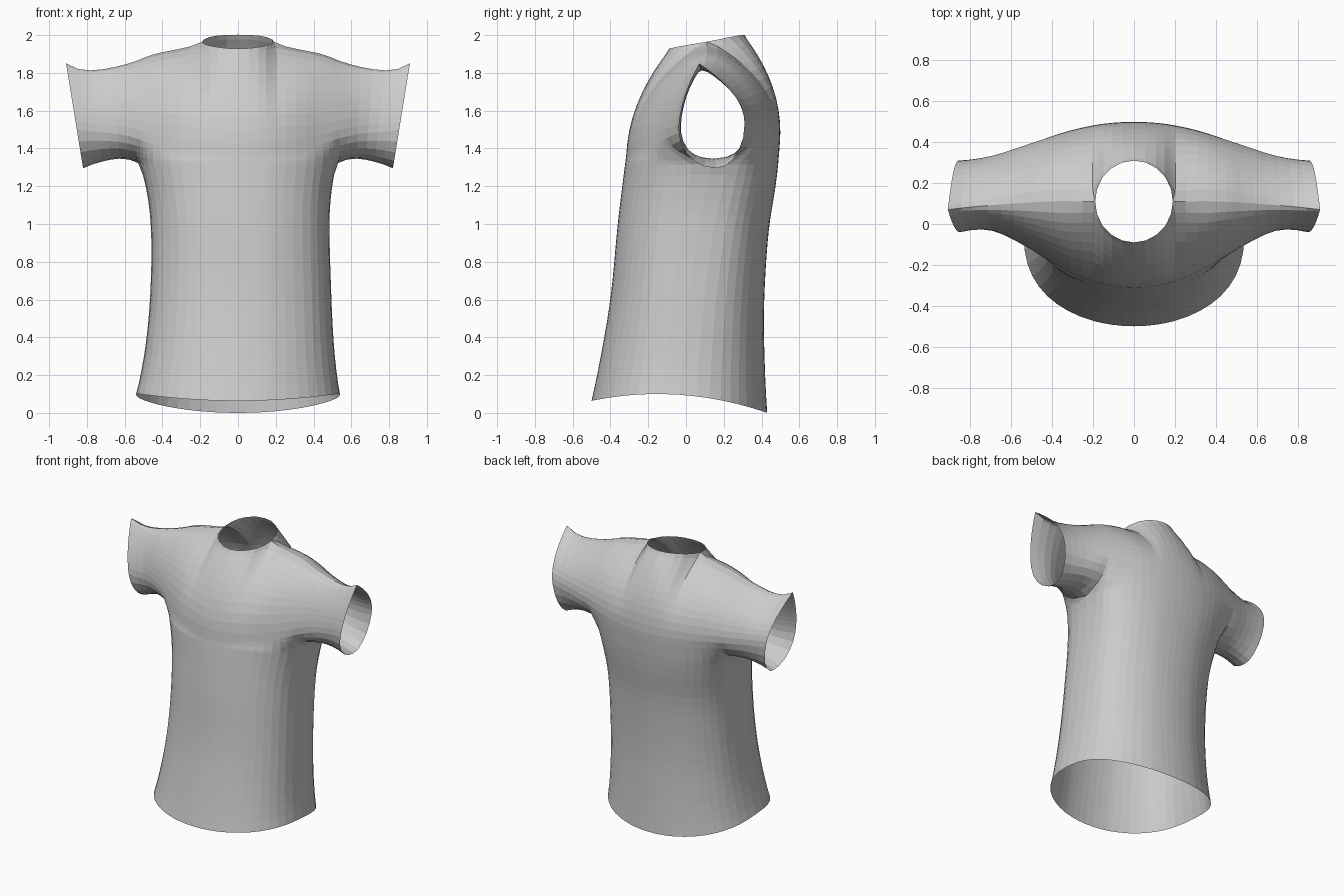
import bpy, bmesh
from math import sin, cos, asin, pi, sqrt, radians

if "Cube" in bpy.data.objects:
    bpy.data.objects.remove(bpy.data.objects["Cube"], do_unlink=True)


def curve(*pts):
    """Smooth interpolation through (position, value) points, level at position 0."""
    def slope(i):
        if pts[i][0] == 0:
            return 0
        a, b = pts[max(i - 1, 0)], pts[min(i + 1, len(pts) - 1)]
        return (b[1] - a[1]) / (b[0] - a[0])

    def f(x):
        x = min(max(x, pts[0][0]), pts[-1][0])
        i = max(k for k in range(len(pts) - 1) if pts[k][0] <= x)
        (x0, y0), (x1, y1) = pts[i], pts[i + 1]
        h = x1 - x0
        t = (x - x0) / h
        return (y0 * (1 + 2 * t) * (1 - t) ** 2 + y1 * t * t * (3 - 2 * t)
                + h * t * (1 - t) * (slope(i) * (1 - t) - slope(i + 1) * t))
    return f


def smooth(t):
    t = min(max(t, 0), 1)
    return t * t * (3 - 2 * t)


ARMPIT_X, ARMPIT_Z, CUFF_X, NECK_R = 0.525, 1.33, 0.865, 0.19

# Body below the armpits, by height
half_width = curve((.06, .54), (.3, .504), (.6, .482), (1, .475), (1.2, .495), (ARMPIT_Z, ARMPIT_X))
body_edge = {
    -1: curve((.06, -.5), (.3, -.45), (.6, -.4), (1, -.362), (1.2, -.338), (ARMPIT_Z, -.322)),
    1: curve((.06, .43), (.3, .418), (.6, .414), (1, .44), (1.2, .475), (ARMPIT_Z, .49)),
}

# Yoke and sleeves, by distance from the middle
fullest_y = {
    -1: curve((0, -.318), (.25, -.27), (.5, -.13), (.7, -.03), (CUFF_X, -.04)),
    1: curve((0, .502), (.25, .475), (.5, .4), (.7, .335), (CUFF_X, .31)),
}
fullest_z = {
    -1: curve((0, 1.36), (.4, 1.4), (.6, 1.47), (CUFF_X, 1.5)),
    1: curve((0, 1.48), (.5, 1.5), (CUFF_X, 1.53)),
}
roundness = {
    -1: curve((0, 1.9), (NECK_R, 2.3), (.35, 2.4), (.6, 2.2), (CUFF_X, 1.8)),
    1: curve((0, 2.07), (NECK_R, 2.3), (.35, 2.4), (.6, 2.2), (CUFF_X, 2)),
}
crest = curve((NECK_R, 0), (.3, .45), (.6, .45), (CUFF_X, 0))
ridge_y = curve((0, .11), (NECK_R, .11), (.4, .11), (CUFF_X, .07))
ridge_z = curve((0, 1.965), (NECK_R, 1.965), (.27, 1.945), (.45, 1.908), (.57, 1.858),
                (.7, 1.824), (.8, 1.817), (CUFF_X, 1.85))
under_z = curve((ARMPIT_X, ARMPIT_Z), (.63, 1.345), (.73, 1.33), (CUFF_X, 1.295))
under_y = curve((ARMPIT_X, .144), (.65, .15), (CUFF_X, .16))

BODY_ROWS, LOW_ROWS, TOP_ROWS = 18, 5, 11


def body_point(ratio, side, u):
    """Point on the body; u runs from hem to armpit."""
    z = .06 + u * (ARMPIT_Z - .06)
    front, back = body_edge[-1](z), body_edge[1](z)
    depth = max(1 - ratio * ratio, 0) ** (.4 - .06 * u)
    y = (front + back) / 2 + side * (back - front) / 2 * depth + .06 * u * u * (1 - depth)
    hem = .1 - .297 * (y + .15) ** 2
    x = ratio * half_width(z) + .015 * sin(pi * u)
    return x, y, hem + u * (ARMPIT_Z - hem)


def column(x, side):
    """Line of points from hem or underarm up to the neck or shoulder ridge."""
    ax = abs(x)
    if ax <= ARMPIT_X + 1e-6:
        ratio = max(-1, min(1, x / ARMPIT_X))
        pts = [body_point(ratio, side, k / BODY_ROWS) for k in range(BODY_ROWS)]
        _, y0, z0 = body_point(ratio, side, 1)
    else:
        pts = [None] * BODY_ROWS
        y0, z0 = under_y(ax), under_z(ax)
    ym, zm = fullest_y[side](ax), fullest_z[side](ax)
    yt, power, dome = ridge_y(ax), roundness[side](ax), crest(ax)
    # Cut the column short at the sloping neck opening
    neck = sqrt(max(1 - (ax / NECK_R) ** 2, 0))
    end = ((yt + side * .2 * neck - ym) / (yt - ym)) ** (1 / power)
    rise = (ridge_z(ax) + side * .037 * neck - zm) / end
    arm = smooth((ax - .4) / .2)
    upper = []
    for k in range(LOW_ROWS):
        t = k / LOW_ROWS * pi / 2
        frac = (1 - cos(t)) * (1 - arm) + sin(t) * arm
        upper.append((y0 + (ym - y0) * frac, zm + (z0 - zm) * cos(t)))
    for k in range(TOP_ROWS + 1):
        s = end * (sin(k / TOP_ROWS * pi / 2) * .6 + k / TOP_ROWS * .4)
        frac = (1 - dome) * s ** power + dome * (1 - sqrt(max(1 - s * s, 0)))
        upper.append((ym + (yt - ym) * frac, zm + rise * s))
    # Sleeves lean outward at the top
    lean = smooth((ax - ARMPIT_X) / (CUFF_X - ARMPIT_X)) * .162
    sign = 1 if x > 0 else -1
    return pts + [(x + sign * lean * (z - 1.572), y, z) for y, z in upper]


# Column stations: neck, shoulder, sleeve, then mirrored
start = asin(NECK_R / ARMPIT_X)
half = [NECK_R * sin(radians(18 * k)) for k in range(1, 6)]
half += [ARMPIT_X * sin(start + (pi / 2 - start) * k / 9) for k in range(1, 10)]
half += [ARMPIT_X + (CUFF_X - ARMPIT_X) * k / 6 for k in range(1, 7)]
stations = [-x for x in reversed(half)] + [0] + half

bm = bmesh.new()
for side in (-1, 1):
    grid = [[p and bm.verts.new(p) for p in column(x, side)] for x in stations]
    for a, b in zip(grid, grid[1:]):
        for k in range(len(a) - 1):
            quad = [a[k], b[k], b[k + 1], a[k + 1]]
            if all(quad):
                bm.faces.new(quad if side < 0 else quad[::-1])

# Join front and back along the sides, underarms and shoulders
bmesh.ops.remove_doubles(bm, verts=bm.verts[:], dist=.0005)
bmesh.ops.dissolve_degenerate(bm, edges=bm.edges[:], dist=.0001)

# Relax the cloth, keeping the hem, cuffs and neck in place
inner = [v for v in bm.verts if not v.is_boundary]
for _ in range(3):
    bmesh.ops.smooth_vert(bm, verts=inner, factor=.4, use_axis_x=True, use_axis_y=True, use_axis_z=True)

mesh = bpy.data.meshes.new("shirt")
bm.to_mesh(mesh)
bm.free()
shirt = bpy.data.objects.new("shirt", mesh)
bpy.context.collection.objects.link(shirt)

# Cloth colour
cloth = bpy.data.materials.new("light grey cloth")
cloth.use_nodes = True
cloth.diffuse_color = (.6, .6, .6, 1)
cloth.node_tree.nodes["Principled BSDF"].inputs["Base Color"].default_value = (.6, .6, .6, 1)
mesh.materials.append(cloth)
